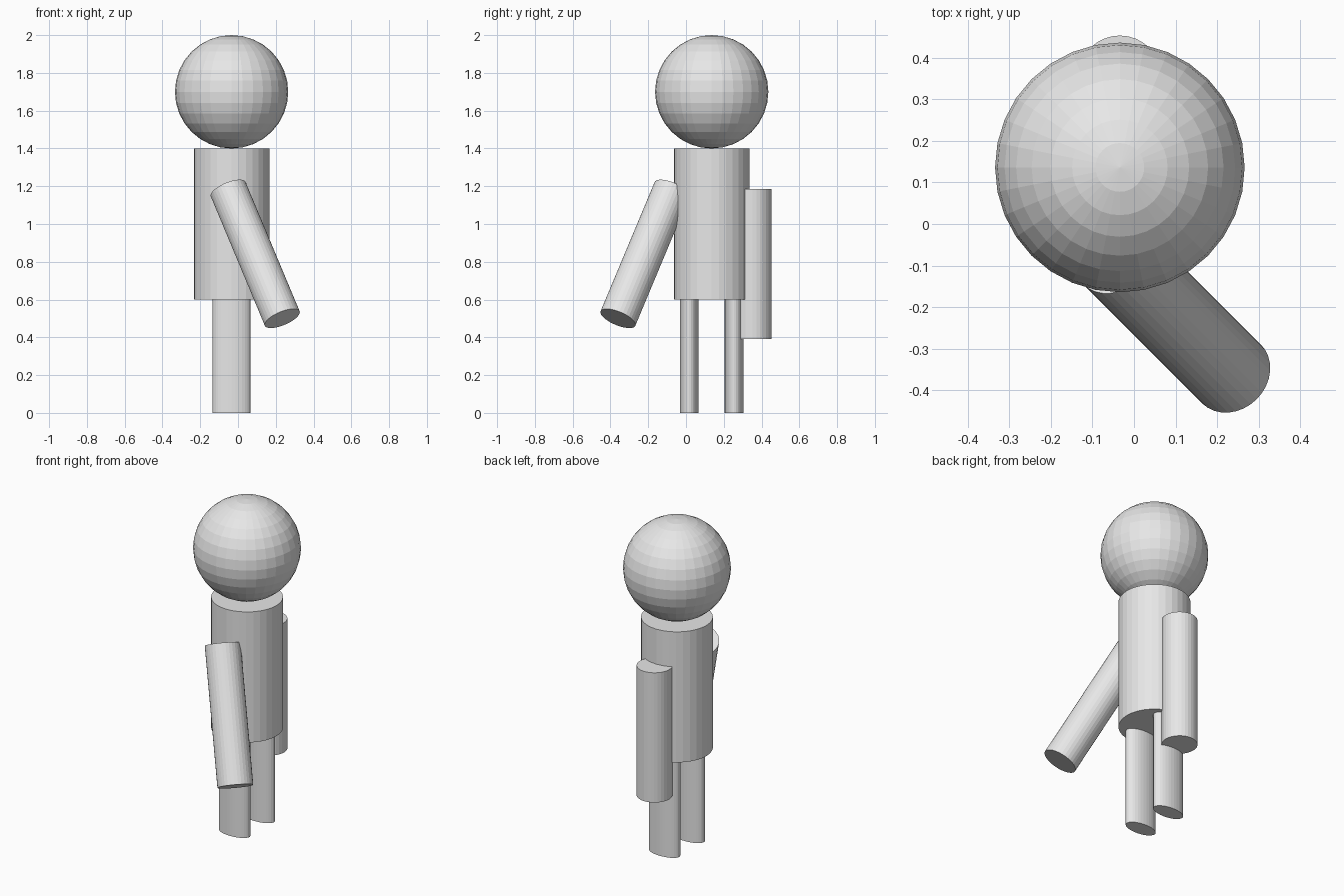
import bpy
from mathutils import Vector

if "Cube" in bpy.data.objects:
    bpy.data.objects.remove(bpy.data.objects["Cube"])

CX, CY = -0.034, 0.136   # body axis

grey = bpy.data.materials.new("light_grey")
grey.diffuse_color = (0.8, 0.8, 0.8, 1)
grey.use_nodes = True
grey.node_tree.nodes["Principled BSDF"].inputs["Base Color"].default_value = grey.diffuse_color


def finish(name):
    ob = bpy.context.object
    ob.name = name
    ob.data.materials.append(grey)
    return ob


def cylinder(name, center, radius, length, axis=(0, 0, 1), squash=1.0):
    """Flat-shaded cylinder along an axis, optionally flattened in y."""
    bpy.ops.mesh.primitive_cylinder_add(vertices=32, radius=radius, depth=length, location=center)
    ob = finish(name)
    ob.scale.y = squash
    ob.rotation_euler = Vector(axis).to_track_quat('Z', 'Y').to_euler()
    return ob


# Head
bpy.ops.mesh.primitive_uv_sphere_add(segments=32, ring_count=16, radius=0.3,
                                     location=(CX, CY, 1.7))
finish("head")

# Torso
cylinder("torso", (CX, CY, 1.0), 0.2, 0.8)

# Legs: flattened cylinders either side of the body axis
for side, s in (("front", -1), ("back", 1)):
    cylinder(side + "_leg", (CX, CY + s * 0.119, 0.3), 0.1, 0.6, squash=0.5)

# Hanging arm and raised arm
cylinder("hanging_arm", (CX, 0.353, 0.788), 0.1, 0.795)
cylinder("raised_arm", (0.091, -0.217, 0.842), 0.1, 0.795, axis=(-0.36, 0.36, 0.86))
